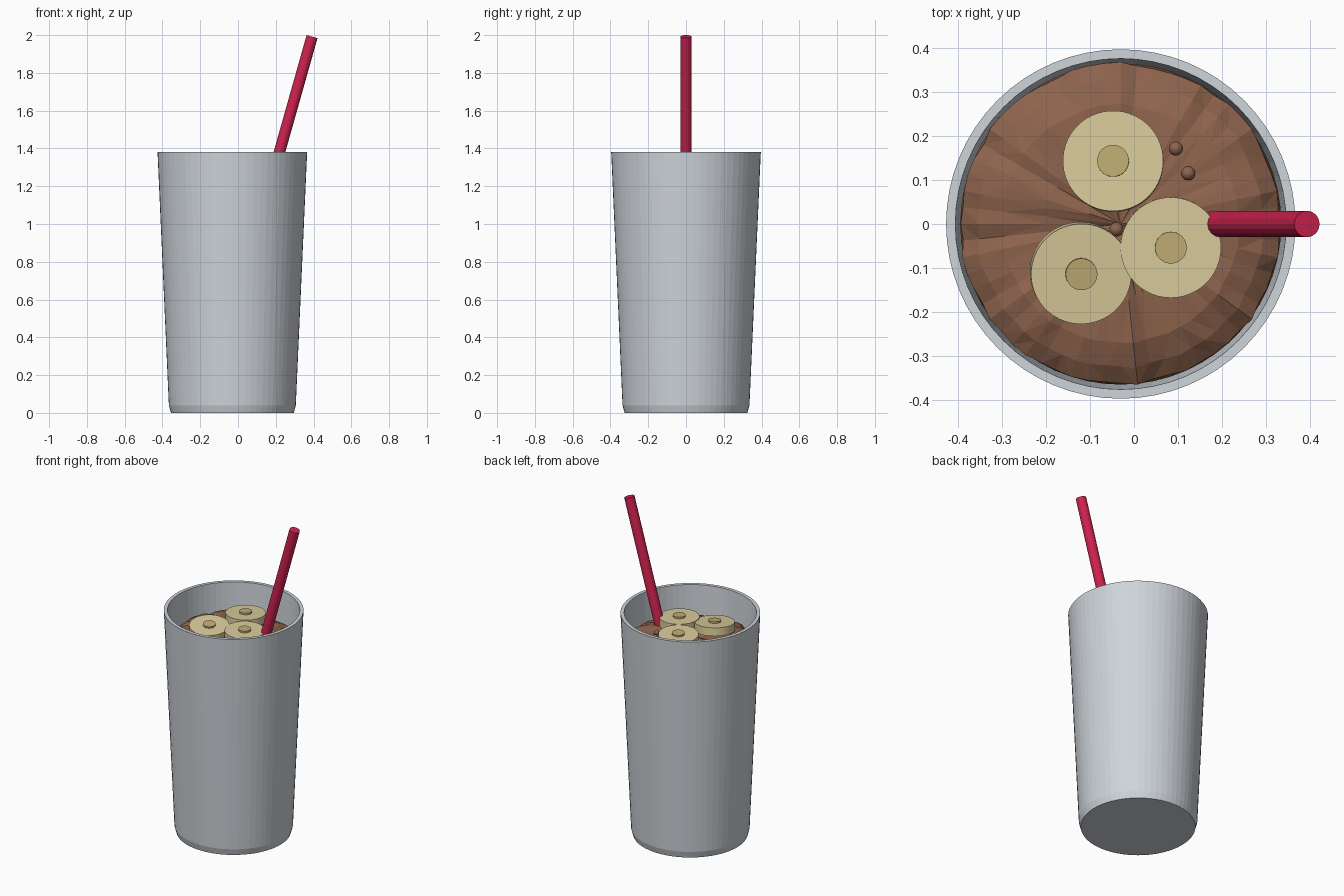
import bpy, bmesh, math, random
from mathutils import Vector, Matrix

random.seed(4)
CX = -0.03  # cup axis

cube = bpy.data.objects.get("Cube")
if cube:
    bpy.data.objects.remove(cube, do_unlink=True)


def material(name, color):
    m = bpy.data.materials.new(name)
    m.use_nodes = True
    m.diffuse_color = (*color, 1)
    m.node_tree.nodes["Principled BSDF"].inputs["Base Color"].default_value = (*color, 1)
    return m


GREY = material("pale grey", (0.62, 0.66, 0.70))
RED = material("straw red", (0.62, 0.016, 0.078))
BROWN = material("chocolate brown", (0.27, 0.125, 0.073))
CREAM = material("banana cream", (0.70, 0.60, 0.33))
TAN = material("banana core tan", (0.53, 0.42, 0.175))


def finish(name, bm, mat, matrix=Matrix()):
    bmesh.ops.recalc_face_normals(bm, faces=bm.faces)
    mesh = bpy.data.meshes.new(name)
    bm.to_mesh(mesh)
    bm.free()
    mesh.materials.append(mat)
    obj = bpy.data.objects.new(name, mesh)
    obj.matrix_world = matrix
    bpy.context.collection.objects.link(obj)
    return obj


def ring(bm, radius, height, sides):
    """Circle of vertices; radius and height are functions of angle."""
    angles = [math.tau * i / sides for i in range(sides)]
    return [bm.verts.new((radius(a) * math.cos(a), radius(a) * math.sin(a), height(a)))
            for a in angles]


def bridge(bm, a, b):
    for i in range(len(a)):
        j = (i + 1) % len(a)
        bm.faces.new((a[i], a[j], b[j], b[i]))


def lathe(name, profile, sides, mat):
    bm = bmesh.new()
    rings = [ring(bm, lambda a, r=r: r, lambda a, z=z: z, sides) for r, z in profile]
    for a, b in zip(rings, rings[1:]):
        bridge(bm, a, b)
    bm.faces.new(rings[0])
    bm.faces.new(rings[-1])
    return finish(name, bm, mat, Matrix.Translation((CX, 0, 0)))


def cylinder(name, radius, depth, sides, mat, matrix):
    bm = bmesh.new()
    bmesh.ops.create_cone(bm, cap_ends=True, segments=sides, radius1=radius,
                          radius2=radius, depth=depth)
    return finish(name, bm, mat, matrix)


# Cup: outer wall, rim, inner wall and floor
lathe("cup", [(0.325, 0), (0.336, 0.04), (0.396, 1.38), (0.375, 1.38), (0.318, 0.05)],
      64, GREY)

# Chocolate drink: lumpy surface pinched at the middle, with a body below
SIDES = 60
bm = bmesh.new()
lumps = [random.uniform(-1, 1) for _ in range(SIDES)]


def lump(a):
    return lumps[round(a / math.tau * SIDES) % SIDES]


def swell(a):
    return 0.006 * math.sin(3 * a + 1) + 0.005 * math.sin(7 * a)


previous = ring(bm, lambda a: 0.318, lambda a: 0.06, SIDES)
bm.faces.new(previous)
for r, z, rough in [(0.364, 1.16, 0), (0.363, 1.195, 0.008), (0.325, 1.222, 0.007),
                    (0.27, 1.242, 0.005), (0.17, 1.248, 0.004), (0.07, 1.246, 0.003)]:
    current = ring(bm, lambda a: r + rough * 0.6 * lump(a),
                   lambda a: z + rough * (lump(a) + random.uniform(-0.4, 0.4))
                   + (swell(a) if rough else 0), SIDES)
    bridge(bm, previous, current)
    previous = current
tip = bm.verts.new((0, 0, 1.235))
for i in range(SIDES):
    bm.faces.new((previous[i], previous[(i + 1) % SIDES], tip))
bmesh.ops.triangulate(bm, faces=[f for f in bm.faces if len(f.verts) == 4])
finish("chocolate_drink", bm, BROWN, Matrix.Translation((CX, 0, 0)))

# Banana slices, each slightly tilted, with a raised core
slices = [("back", (-0.047, 0.142, 1.28), (-0.02, 0.04, 1)),
          ("left", (0.083, -0.053, 1.28), (0.02, -0.02, 1)),
          ("right", (-0.121, -0.111, 1.28), (0.06, -0.09, 1))]
for side, place, normal in slices:
    pose = Matrix.Translation(place) @ Vector(normal).to_track_quat("Z", "Y").to_matrix().to_4x4()
    cylinder(side + "_banana_slice", 0.114, 0.05, 48, CREAM, pose)
    cylinder(side + "_banana_core", 0.036, 0.02, 32, TAN,
             pose @ Matrix.Translation((0, 0, 0.025)))

# Chocolate beads
for i, place in enumerate([(0.095, 0.171, 1.258), (0.123, 0.115, 1.258), (-0.04, -0.012, 1.25)]):
    bm = bmesh.new()
    bmesh.ops.create_uvsphere(bm, u_segments=16, v_segments=10, radius=0.016)
    finish(f"chocolate_bead_{i + 1}", bm, BROWN, Matrix.Translation(place))

# Leaning straw
top, foot = Vector((0.392, 0, 1.992)), Vector((-0.08, 0, 0.32))
axis = top - foot
cylinder("straw", 0.03, axis.length, 16, RED,
         Matrix.Translation((top + foot) / 2) @ axis.to_track_quat("Z", "Y").to_matrix().to_4x4())
